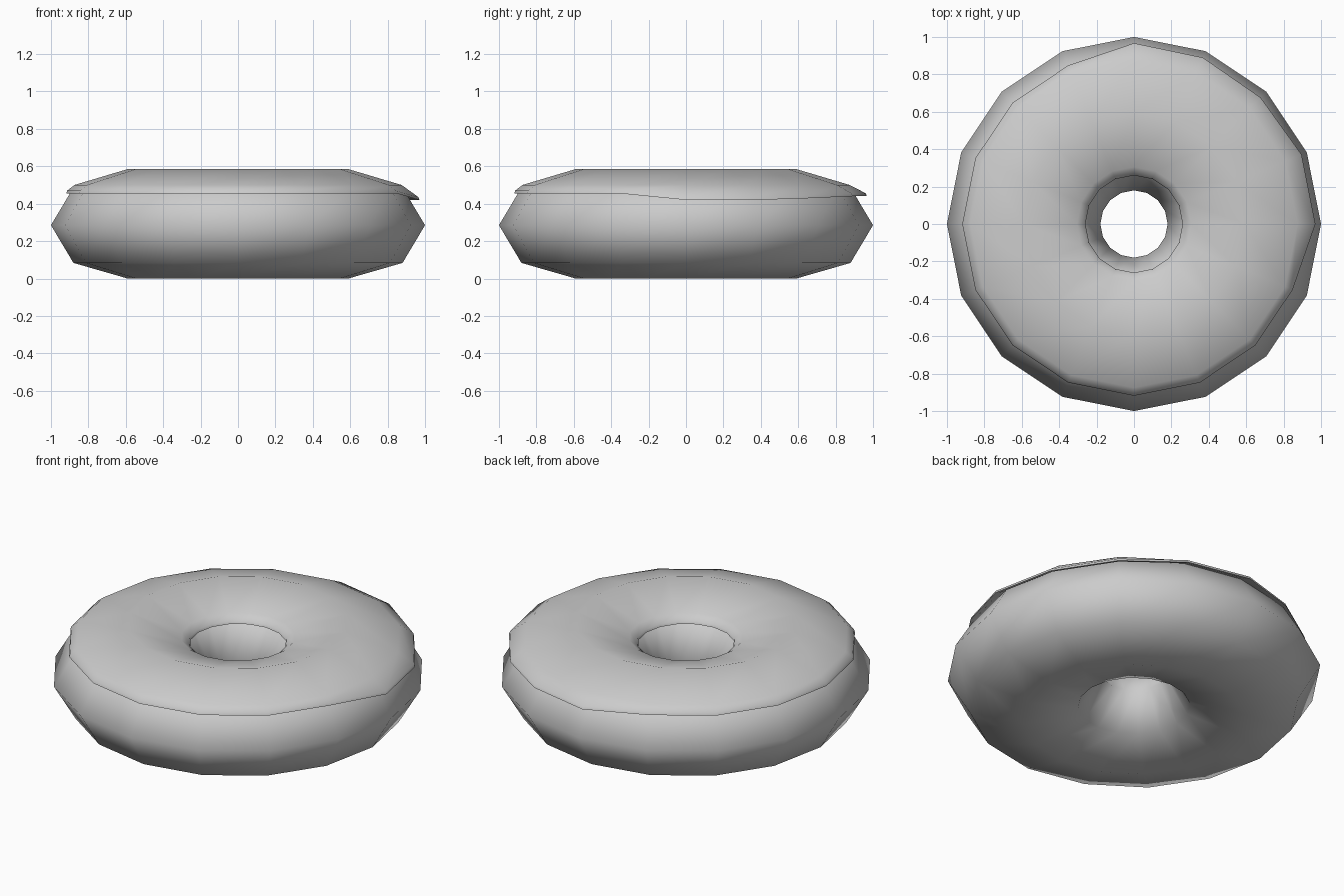
import bpy, bmesh
from math import cos, sin, pi

if "Cube" in bpy.data.objects:
    bpy.data.objects.remove(bpy.data.objects["Cube"])

SEG = 16            # sides around the ring
R, TUBE, H = 0.59, 0.41, 0.285


def ring_object(name, profile_at):
    """Sweep a closed (radius, z) profile around z; the profile may vary per side."""
    bm = bmesh.new()
    rings = []
    for i in range(SEG):
        a = 2 * pi * i / SEG
        rings.append([bm.verts.new((r * cos(a), r * sin(a), z)) for r, z in profile_at(i)])
    n = len(rings[0])
    for i in range(SEG):
        p, q = rings[i], rings[(i + 1) % SEG]
        for j in range(n):
            k = (j + 1) % n
            bm.faces.new((p[j], q[j], q[k], p[k]))
    bmesh.ops.recalc_face_normals(bm, faces=bm.faces)
    me = bpy.data.meshes.new(name)
    bm.to_mesh(me)
    bm.free()
    ob = bpy.data.objects.new(name, me)
    bpy.context.collection.objects.link(ob)
    me.shade_smooth()
    return ob


# Dough: flattened eight-sided tube
def dough_profile(i):
    return [(R + TUBE * cos(j * pi / 4), H + H * sin(j * pi / 4)) for j in range(8)]


# Icing: thin shell over the top, running down further on one quarter
DRIP = {0: (0.97, 0.42), 1: (0.97, 0.42), 2: (0.957, 0.43), 3: (0.963, 0.44), 4: (0.967, 0.44)}


def icing_profile(i):
    r, z = DRIP.get(i, (0.918, 0.455))
    return [(r, z), (r - 0.005, z + 0.015), (0.875, 0.50), (R, 0.585),
            (0.305, 0.50), (0.264, 0.47), (0.26, 0.455),
            (0.28, 0.458), (0.31, 0.482), (R, 0.565), (0.87, 0.482), (r - 0.025, z + 0.008)]


dough = ring_object("dough", dough_profile)
icing = ring_object("icing", icing_profile)

# Keep the lip of the icing crisp
bpy.ops.object.select_all(action='DESELECT')
icing.select_set(True)
bpy.context.view_layer.objects.active = icing
bpy.ops.object.shade_smooth_by_angle(angle=pi / 3)
